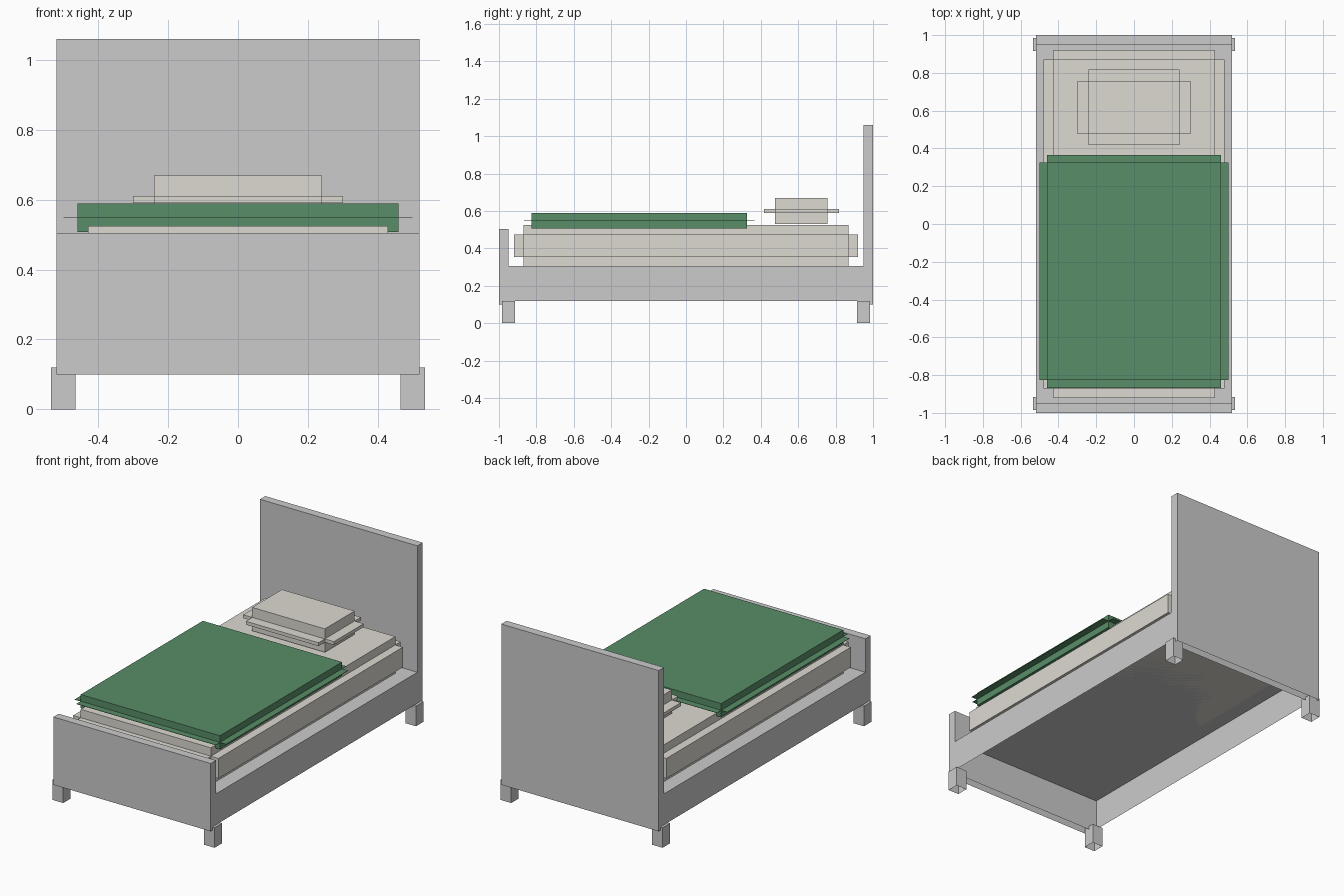
import bpy, bmesh

if "Cube" in bpy.data.objects:
    bpy.data.objects.remove(bpy.data.objects["Cube"])


def add_box(bm, lo, hi, open_bottom=False):
    """Axis-aligned box between two corners, optionally without its underside."""
    verts = bmesh.ops.create_cube(bm, size=1)["verts"]
    for v in verts:
        for i in range(3):
            v.co[i] = hi[i] if v.co[i] > 0 else lo[i]
    if open_bottom:
        bottom = [f for f in {f for v in verts for f in v.link_faces}
                  if all(abs(v.co.z - lo[2]) < 1e-6 for v in f.verts)]
        bmesh.ops.delete(bm, geom=bottom, context='FACES_ONLY')


def make(name, boxes, mat=None, open_bottom=False):
    bm = bmesh.new()
    for lo, hi in boxes:
        add_box(bm, lo, hi, open_bottom)
    me = bpy.data.meshes.new(name)
    bm.to_mesh(me)
    bm.free()
    ob = bpy.data.objects.new(name, me)
    bpy.context.collection.objects.link(ob)
    if mat:
        me.materials.append(mat)
    return ob


def cushion(name, lo, hi, r, mat):
    """Soft block: three crossed boxes, each full size along one axis and inset by r on the others."""
    boxes = []
    for axis in range(3):
        inset = [0 if i == axis else r for i in range(3)]
        boxes.append(([a + d for a, d in zip(lo, inset)],
                      [b - d for b, d in zip(hi, inset)]))
    return make(name, boxes, mat)


def material(name, rgb):
    m = bpy.data.materials.new(name)
    m.diffuse_color = (*rgb, 1)
    m.use_nodes = True
    m.node_tree.nodes["Principled BSDF"].inputs["Base Color"].default_value = m.diffuse_color
    return m


linen = material("linen", (0.72, 0.70, 0.64))
green = material("green_cloth", (0.10, 0.27, 0.14))

# Bed frame: hollow base and the two end boards
make("base", [((-0.52, -0.95, 0.12), (0.52, 0.95, 0.305))], open_bottom=True)
make("headboard", [((-0.52, 0.95, 0.10), (0.52, 1.0, 1.06))], open_bottom=True)
make("footboard", [((-0.52, -1.0, 0.10), (0.52, -0.95, 0.505))], open_bottom=True)

# Four legs
for sx, side in ((-1, "left"), (1, "right")):
    for sy, end in ((-1, "front"), (1, "back")):
        x, y = 0.5 * sx, 0.95 * sy
        make(f"{end}_{side}_leg",
             [((x - 0.035, y - 0.035, 0), (x + 0.035, y + 0.035, 0.12))],
             open_bottom=True)

# Bedding
cushion("mattress", (-0.48, -0.92, 0.305), (0.48, 0.92, 0.525), 0.05, linen)
cushion("pillow", (-0.30, 0.417, 0.53), (0.30, 0.817, 0.67), 0.06, linen)
cushion("blanket", (-0.50, -0.867, 0.507), (0.50, 0.365, 0.589), 0.04, green)
